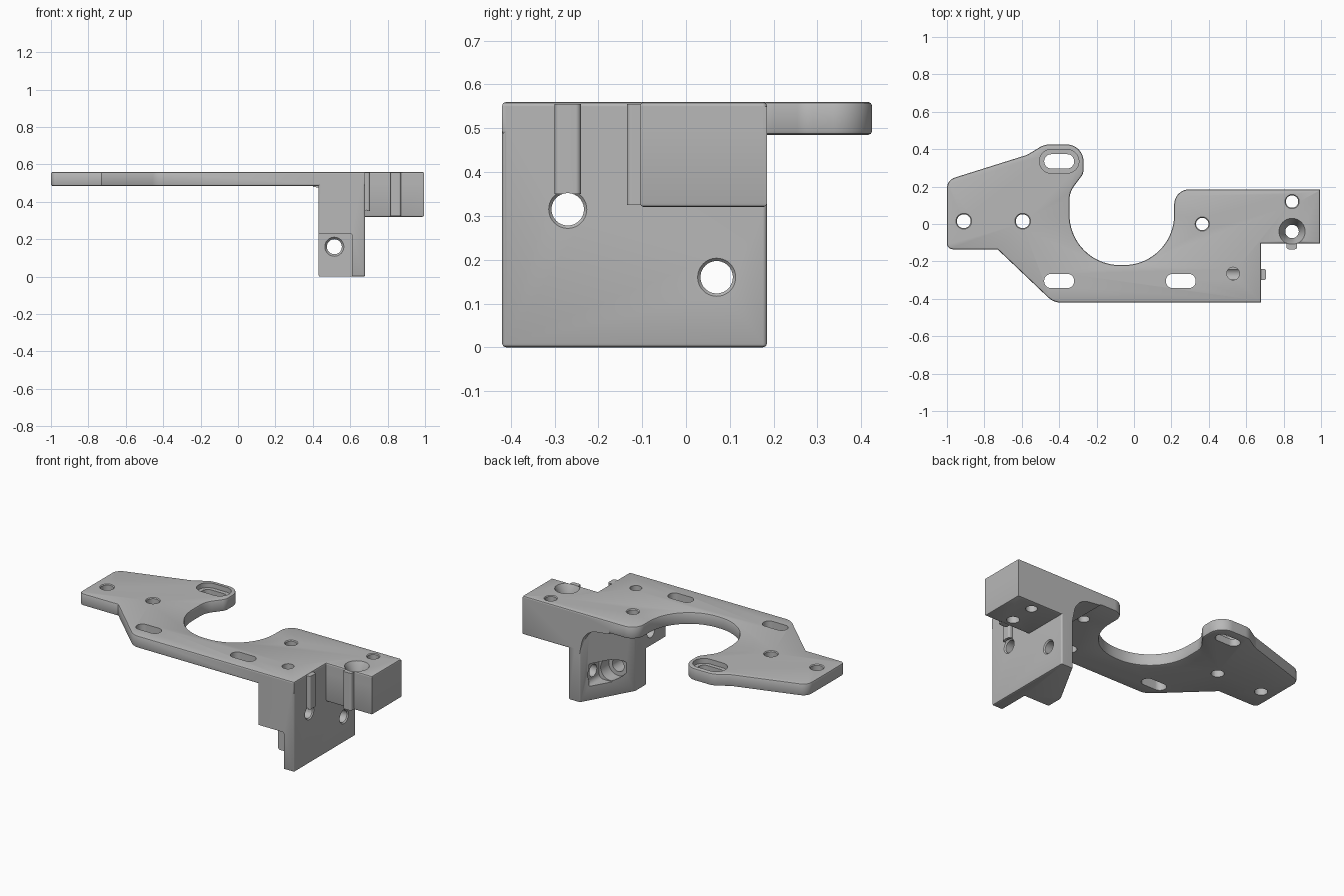
import bpy, bmesh, math
from mathutils import Matrix, Vector

default = bpy.data.objects.get("Cube")
if default:
    bpy.data.objects.remove(default, do_unlink=True)

grey = bpy.data.materials.new("machined grey")
grey.use_nodes = True
grey.diffuse_color = (0.48, 0.48, 0.48, 1)
grey.node_tree.nodes["Principled BSDF"].inputs["Base Color"].default_value = (0.48, 0.48, 0.48, 1)

TOP, UNDER, JOIN = 0.56, 0.485, 0.55
ALONG_X = Matrix.Rotation(math.pi / 2, 4, 'Y')
ALONG_Y = Matrix.Rotation(math.pi / 2, 4, 'X')


def rounded(corners):
    """Turn (x, y, radius) corners into an outline with true arcs."""
    out = []
    for i, (x, y, r) in enumerate(corners):
        p = Vector((x, y))
        if not r:
            out.append(p)
            continue
        d_in = (p - Vector(corners[i - 1][:2])).normalized()
        d_out = (Vector(corners[(i + 1) % len(corners)][:2]) - p).normalized()
        turn = math.atan2(d_in.x * d_out.y - d_in.y * d_out.x, d_in.dot(d_out))
        start = p - d_in * r * math.tan(abs(turn) / 2)
        centre = p + (d_out - d_in).normalized() * r / math.cos(turn / 2)
        steps = max(4, int(abs(turn) * 12))
        for k in range(steps + 1):
            a = turn * k / steps
            v = start - centre
            out.append(centre + Vector((v.x * math.cos(a) - v.y * math.sin(a),
                                        v.x * math.sin(a) + v.y * math.cos(a))))
    return out


def finish(name, bm):
    bmesh.ops.recalc_face_normals(bm, faces=bm.faces)
    mesh = bpy.data.meshes.new(name)
    bm.to_mesh(mesh)
    bm.free()
    mesh.materials.append(grey)
    ob = bpy.data.objects.new(name, mesh)
    bpy.context.collection.objects.link(ob)
    return ob


def prism(name, corners, z0, z1, soft=(), matrix=None):
    """Extrude an outline; edges lying at the heights in soft are rounded."""
    bm = bmesh.new()
    pts = rounded(corners)
    low = [bm.verts.new((p.x, p.y, z0)) for p in pts]
    high = [bm.verts.new((p.x, p.y, z1)) for p in pts]
    bm.faces.new(low[::-1])
    bm.faces.new(high)
    for i in range(len(pts)):
        j = (i + 1) % len(pts)
        bm.faces.new((low[i], low[j], high[j], high[i]))
    bmesh.ops.recalc_face_normals(bm, faces=bm.faces)
    edges = [e for e in bm.edges
             if any(all(abs(v.co.z - z) < 1e-5 for v in e.verts) for z in soft)]
    if edges:
        bmesh.ops.bevel(bm, geom=edges, offset=0.009, offset_type='OFFSET', segments=2,
                        profile=0.5, affect='EDGES', clamp_overlap=False)
    if matrix:
        bmesh.ops.transform(bm, matrix=matrix, verts=bm.verts)
    return finish(name, bm)


def box(x0, x1, y0, y1, r=0):
    return [(x0, y0, r), (x1, y0, r), (x1, y1, r), (x0, y1, r)]


def drill(at, r1, r2, depth, turn=Matrix()):
    """Round cutter centred at a point, running along z unless turned."""
    bm = bmesh.new()
    bmesh.ops.create_cone(bm, cap_ends=True, segments=40, radius1=r1, radius2=r2,
                          depth=depth, matrix=Matrix.Translation(at) @ turn)
    return finish("drill", bm)


def combine(target, tool, operation):
    mod = target.modifiers.new("join", 'BOOLEAN')
    mod.operation, mod.solver, mod.object = operation, 'EXACT', tool
    bpy.context.view_layer.objects.active = target
    bpy.ops.object.modifier_apply(modifier=mod.name)
    bpy.data.objects.remove(tool, do_unlink=True)


# Flat plate with the motor opening and the slotted ear
bracket = prism("mounting_bracket", [
    (-1, -0.135, 0.03), (-0.73, -0.135, 0), (-0.43, -0.42, 0.1), (0.68, -0.42, 0),
    (0.68, -0.105, 0), (0.995, -0.105, 0), (0.995, 0.185, 0.01), (0.215, 0.185, 0.08),
    (0.215, -0.22, 0.27), (-0.345, -0.22, 0.27), (-0.345, 0.17, 0.12), (-0.27, 0.27, 0.06),
    (-0.27, 0.425, 0.09), (-0.48, 0.425, 0.1), (-0.57, 0.37, 0.1), (-1, 0.235, 0.06),
], UNDER, TOP, (UNDER, TOP))

# Hanging leg with a slanted inner side
leg = prism("leg", [
    (0.43, -0.42, 0.01), (0.68, -0.42, 0.01), (0.68, 0.185, 0.01), (0.6, 0.185, 0.01),
    (0.43, -0.12, 0.04),
], 0, JOIN, (0,))
combine(leg, prism("front_recess", box(0.3, 0.61, -0.2, 0.23, 0.012), 0.22, 0.6,
                   matrix=ALONG_Y), 'DIFFERENCE')
combine(leg, prism("nut_pocket", box(0.3, 0.59, 0.09, 0.23, 0.03), -0.135, -0.01,
                   matrix=ALONG_Y), 'DIFFERENCE')
combine(leg, drill((0.515, 0.115, 0.16), 0.065, 0.065, 0.37, ALONG_Y), 'DIFFERENCE')
combine(bracket, leg, 'UNION')

# Curved gusset between leg and plate
combine(bracket, prism("gusset", [
    (0.64, 0.29, 0), (0.64, 0.51, 0), (0.4, 0.51, 0), (0.4, 0.48, 0), (0.57, 0.46, 0.12),
    (0.605, 0.29, 0),
], -0.185, 0.1, matrix=ALONG_Y), 'UNION')

# Side block and the two vertical ribs
combine(bracket, prism("side_block", box(0.64, 0.995, -0.105, 0.185), 0.32, JOIN, (0.32,)), 'UNION')
combine(bracket, prism("block_rib", box(0.815, 0.872, -0.135, -0.08, 0.012), 0.325, 0.556), 'UNION')
combine(bracket, prism("leg_rib", box(0.65, 0.706, -0.3, -0.24, 0.012), 0.35, 0.556), 'UNION')

# Round holes through the plate and side block, with chamfered rims
for x, y, r in ((-0.91, 0.015, 0.037), (-0.595, 0.015, 0.037), (0.365, 0, 0.033), (0.845, 0.12, 0.033)):
    combine(bracket, drill((x, y, 0.45), r, r, 0.4), 'DIFFERENCE')
    combine(bracket, drill((x, y, TOP), r - 0.005, r + 0.015, 0.02), 'DIFFERENCE')
combine(bracket, drill((0.845, -0.04, 0.45), 0.036, 0.036, 0.4), 'DIFFERENCE')
combine(bracket, drill((0.845, -0.04, 0.53), 0.036, 0.075, 0.08), 'DIFFERENCE')
combine(bracket, drill((0.53, -0.265, 0.47), 0.034, 0.034, 0.26), 'DIFFERENCE')

# Slots, the ear slot being stepped
for x, y, z0, length, width in ((-0.4, -0.305, 0.4, 0.08, 0.038), (0.25, -0.305, 0.4, 0.08, 0.038),
                                (-0.4, 0.335, 0.4, 0.08, 0.038), (-0.4, 0.335, 0.53, 0.105, 0.063)):
    slot = box(x - length, x + length, y - width, y + width, width - 0.001)
    combine(bracket, prism("slot", slot, z0, 0.6), 'DIFFERENCE')

# Screw holes across the leg
for y, z in ((-0.27, 0.315), (0.07, 0.16)):
    combine(bracket, drill((0.55, y, z), 0.037, 0.037, 0.5, ALONG_X), 'DIFFERENCE')
    combine(bracket, drill((0.68, y, z), 0.034, 0.053, 0.02, ALONG_X), 'DIFFERENCE')
combine(bracket, drill((0.515, -0.1, 0.16), 0.04, 0.04, 0.4, ALONG_Y), 'DIFFERENCE')
combine(bracket, drill((0.515, -0.22, 0.16), 0.038, 0.064, 0.03, ALONG_Y), 'DIFFERENCE')

bpy.ops.object.select_all(action='DESELECT')
bracket.select_set(True)
bpy.context.view_layer.objects.active = bracket
bpy.ops.object.shade_smooth_by_angle(angle=math.radians(30))
